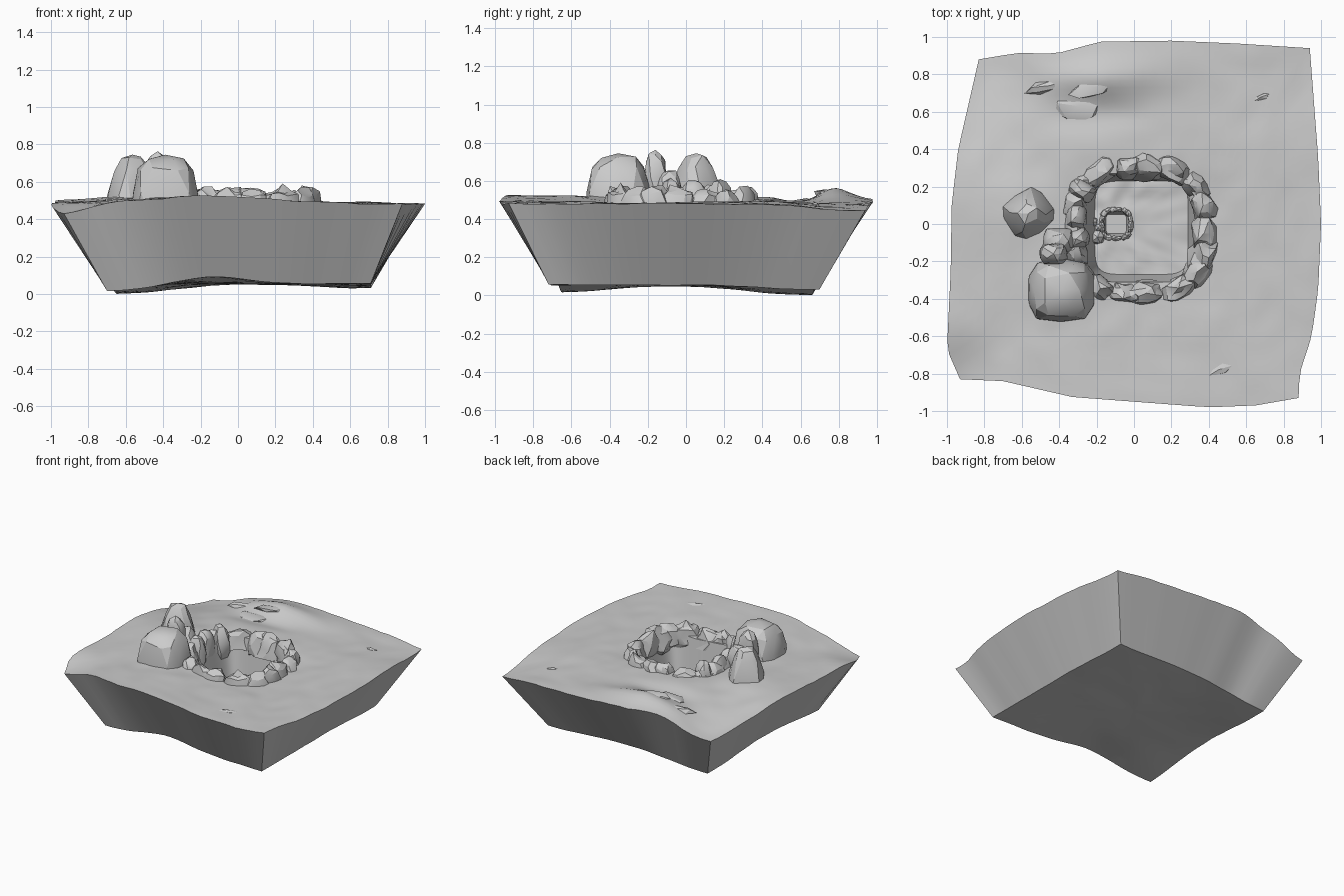
import bpy, bmesh, math, random
from mathutils import Vector, noise

random.seed(11)
if "Cube" in bpy.data.objects:
    bpy.data.objects.remove(bpy.data.objects["Cube"], do_unlink=True)

stone_grey = bpy.data.materials.new("stone_grey")
stone_grey.use_nodes = True
GREY = (0.6, 0.6, 0.6, 1)
stone_grey.diffuse_color = GREY
stone_grey.node_tree.nodes["Principled BSDF"].inputs["Base Color"].default_value = GREY


def finish(bm, name, angle):
    """Turn a bmesh into a shaded object with the stone material."""
    bmesh.ops.recalc_face_normals(bm, faces=bm.faces)
    mesh = bpy.data.meshes.new(name)
    bm.to_mesh(mesh)
    bm.free()
    mesh.materials.append(stone_grey)
    obj = bpy.data.objects.new(name, mesh)
    bpy.context.collection.objects.link(obj)
    bpy.ops.object.select_all(action="DESELECT")
    obj.select_set(True)
    bpy.context.view_layer.objects.active = obj
    bpy.ops.object.shade_smooth_by_angle(angle=math.radians(angle))


def bump(x, y, cx, cy, rx, ry):
    return math.exp(-((x - cx) / rx) ** 2 - ((y - cy) / ry) ** 2)


# Ground height, with a swell across the front and a broken mound at the back
def ground(x, y):
    z = 0.482 + 0.014 * noise.noise(Vector((x * 3, y * 3, 0.5)))
    z += 0.006 * noise.noise(Vector((x * 8, y * 8, 3)))
    z += 0.045 * bump(x, 0, -0.2, 0, 0.4, 1) * (0.3 + 0.7 * min(1, abs(y)))
    z += 0.03 * bump(x, y, -0.7, 0.0, 0.3, 0.5)
    z -= 0.06 * bump(x, y, -0.95, -0.85, 0.2, 0.2)
    z -= 0.035 * bump(x, y, 0.95, 0.95, 0.3, 0.3)
    z -= 0.1 * bump(x, y, -0.85, 0.92, 0.36, 0.45)
    z -= 0.02 * bump(x, y, 0, 1, 0.5, 0.1)
    z += 0.045 * bump(x, y, -0.2, 0.78, 0.25, 0.09)
    z -= 0.025 * bump(x, y, -0.15, 0.58, 0.25, 0.09)
    return z


def underside(x, y):
    z = 0.055 + 0.04 * bump(x, y, -0.15, -0.7, 0.25, 0.3)
    z -= 0.04 * bump(x, y, -0.7, -0.65, 0.35, 0.35)
    z -= 0.055 * bump(x, y, -0.65, 0.66, 0.4, 0.45)
    z -= 0.025 * bump(x, y, 0.71, 0.7, 0.4, 0.4)
    return z + 0.005 * noise.noise(Vector((x * 6, y * 6, 2)))


def pit_floor(x, y):
    return 0.18 + 0.015 * noise.noise(Vector((x * 12, y * 12, 7)))


def small_pit_floor(x, y):
    return 0.085


# Outline of the slab, one point run per side, anticlockwise from front left
SIDES = [
    [(-0.93, -0.83), (-0.7, -0.84), (-0.33, -0.925), (0, -0.95), (0.4, -0.98), (0.65, -0.97), (0.88, -0.93)],
    [(0.88, -0.93), (0.885, -0.8), (0.95, -0.6), (0.985, -0.35), (1, 0), (0.985, 0.35), (0.94, 0.94)],
    [(0.94, 0.94), (0.55, 0.965), (0.2, 0.98), (-0.18, 0.975), (-0.42, 0.91), (-0.62, 0.915), (-0.83, 0.88)],
    [(-0.83, 0.88), (-0.94, 0.4), (-0.975, 0.1), (-0.98, -0.25), (-1, -0.67), (-0.93, -0.83)],
]
BASE = [Vector(c) for c in ((-0.7, -0.65), (0.71, -0.72), (0.71, 0.7), (-0.65, 0.66))]
UNIT = [Vector(c) for c in ((-1, -1), (1, -1), (1, 1), (-1, 1))]
STEPS = 24


def along(points, t):
    """Point at fraction t of a polyline's length."""
    pts = [Vector(p) for p in points]
    left = t * sum((b - a).length for a, b in zip(pts, pts[1:]))
    for a, b in zip(pts, pts[1:]):
        if left <= (b - a).length:
            return a.lerp(b, left / (b - a).length)
        left -= (b - a).length
    return pts[-1]


def rounded_square(u, v, power=6):
    return Vector((u, v)) / (abs(u) ** power + abs(v) ** power) ** (1 / power)


outer, base, unit = [], [], []
for s, side in enumerate(SIDES):
    n = (s + 1) % 4
    for i in range(STEPS):
        t = i / STEPS
        outer.append(along(side, t))
        base.append(BASE[s].lerp(BASE[n], t))
        unit.append(rounded_square(*UNIT[s].lerp(UNIT[n], t)))


def pit_outline(centre, half_x, half_y):
    return [centre + Vector((p.x * half_x, p.y * half_y)) for p in unit]


CENTRE = Vector((0.04, -0.02))
SMALL = Vector((-0.095, 0))
rim = pit_outline(CENTRE, 0.31, 0.29)
foot = pit_outline(CENTRE, 0.25, 0.25)
small_rim = pit_outline(SMALL, 0.068, 0.066)
small_foot = pit_outline(SMALL, 0.055, 0.052)

# Ground slab: small pit, pit floor and walls, ground, sides and underside as linked rings
bm = bmesh.new()


def ring(points, height):
    return [bm.verts.new((p.x, p.y, height(p.x, p.y))) for p in points]


def blend(a, b, count, height):
    return [ring([p.lerp(q, k / count) for p, q in zip(a, b)], height) for k in range(count + 1)]


def cap(edge, centre, height):
    tip = bm.verts.new((centre.x, centre.y, height(*centre)))
    for i in range(len(edge)):
        bm.faces.new((edge[i - 1], edge[i], tip))


rings = [ring(small_foot, small_pit_floor)]
rings += blend(small_rim, foot, 6, pit_floor)
rings += blend(rim, outer, 20, ground)
rings += [ring([p * (k / 8) for p in base], underside) for k in range(8, 0, -1)]
for a, b in zip(rings, rings[1:]):
    for i in range(len(a)):
        bm.faces.new((a[i - 1], a[i], b[i], b[i - 1]))
cap(rings[0], SMALL, small_pit_floor)
cap(rings[-1], Vector((0, 0)), underside)
finish(bm, "ground_slab", 35)


# Rocks: squared-off spheres, tapered towards the top and roughened
def add_rock(bm, centre, size, taper=0.2, square=0.75, rough=0.08, turn=0.0, detail=2):
    made = bmesh.ops.create_icosphere(bm, subdivisions=detail, radius=1)["verts"]
    seed = Vector((random.random(), random.random(), random.random())) * 50
    for v in made:
        p = Vector([math.copysign(abs(c) ** square, c) for c in v.co])
        p *= 1 + rough * noise.noise(p * 1.7 + seed) * 2
        k = 1 - taper * p.z
        x, y = p.x * size[0] * k, p.y * size[1] * k
        c, s = math.cos(turn), math.sin(turn)
        v.co = Vector(centre) + Vector((x * c - y * s, x * s + y * c, p.z * size[2]))


def rock(name, centre, size, **options):
    bm = bmesh.new()
    add_rock(bm, centre, size, **options)
    finish(bm, name, 22)


rock("large_boulder", (-0.39, -0.355, 0.54), (0.18, 0.17, 0.205), taper=0.16, square=0.68, rough=0.03)
rock("tall_rock", (-0.565, 0.055, 0.53), (0.125, 0.12, 0.22), taper=0.38, square=0.68, rough=0.05, turn=0.6)
rock("upright_stone", (-0.43, -0.16, 0.62), (0.075, 0.06, 0.135), taper=0.1)
rock("leaning_stone", (-0.4, -0.09, 0.55), (0.09, 0.07, 0.11), taper=0.15)


# Ring of stones lining a pit edge
def stone_ring(name, centre, half, z, count, size, detail):
    bm = bmesh.new()
    for i in range(count):
        a = math.tau * (i + random.uniform(-0.2, 0.2)) / count
        p = rounded_square(math.cos(a), math.sin(a), 3)
        grow = random.uniform(0.9, 1.15)
        tall = random.uniform(1.1, 1.4)
        add_rock(bm, (centre[0] + p.x * half[0], centre[1] + p.y * half[1], z),
                 (size * 0.8 * grow, size * 1.2 * grow, size * tall),
                 taper=0.25, rough=0.2, turn=a, detail=detail)
    finish(bm, name, 22)


stone_ring("pit_edge_stones", (0.025, -0.03), (0.35, 0.34), 0.47, 18, 0.076, 2)
stone_ring("small_ring_stones", SMALL, (0.077, 0.077), 0.185, 18, 0.018, 1)
for i, (x, y, r) in enumerate(((-0.195, -0.07, 0.04), (-0.22, 0.01, 0.028), (-0.19, -0.02, 0.02))):
    rock(f"small_pit_rock_{i}", (x, y, 0.19), (r, r, r * 1.3), detail=1)

# Tall stones on the inner left edge
for i, (x, y) in enumerate(((-0.31, 0.04), (-0.28, 0.18), (-0.31, -0.08))):
    rock(f"pit_wall_stone_{i}", (x, y, 0.48), (0.06, 0.075, 0.13), taper=0.2, turn=i)

# Slabs breaking through the ground at the back and corners
for i, (x, y, rx, ry) in enumerate(((-0.3, 0.63, 0.13, 0.08), (-0.22, 0.73, 0.12, 0.06),
                                    (-0.45, 0.74, 0.12, 0.03), (0.68, 0.68, 0.06, 0.02),
                                    (0.45, -0.78, 0.09, 0.03))):
    rock(f"ground_shard_{i}", (x, y, ground(x, y) - 0.012), (rx, ry, 0.022), rough=0.25, turn=0.3, detail=1)
